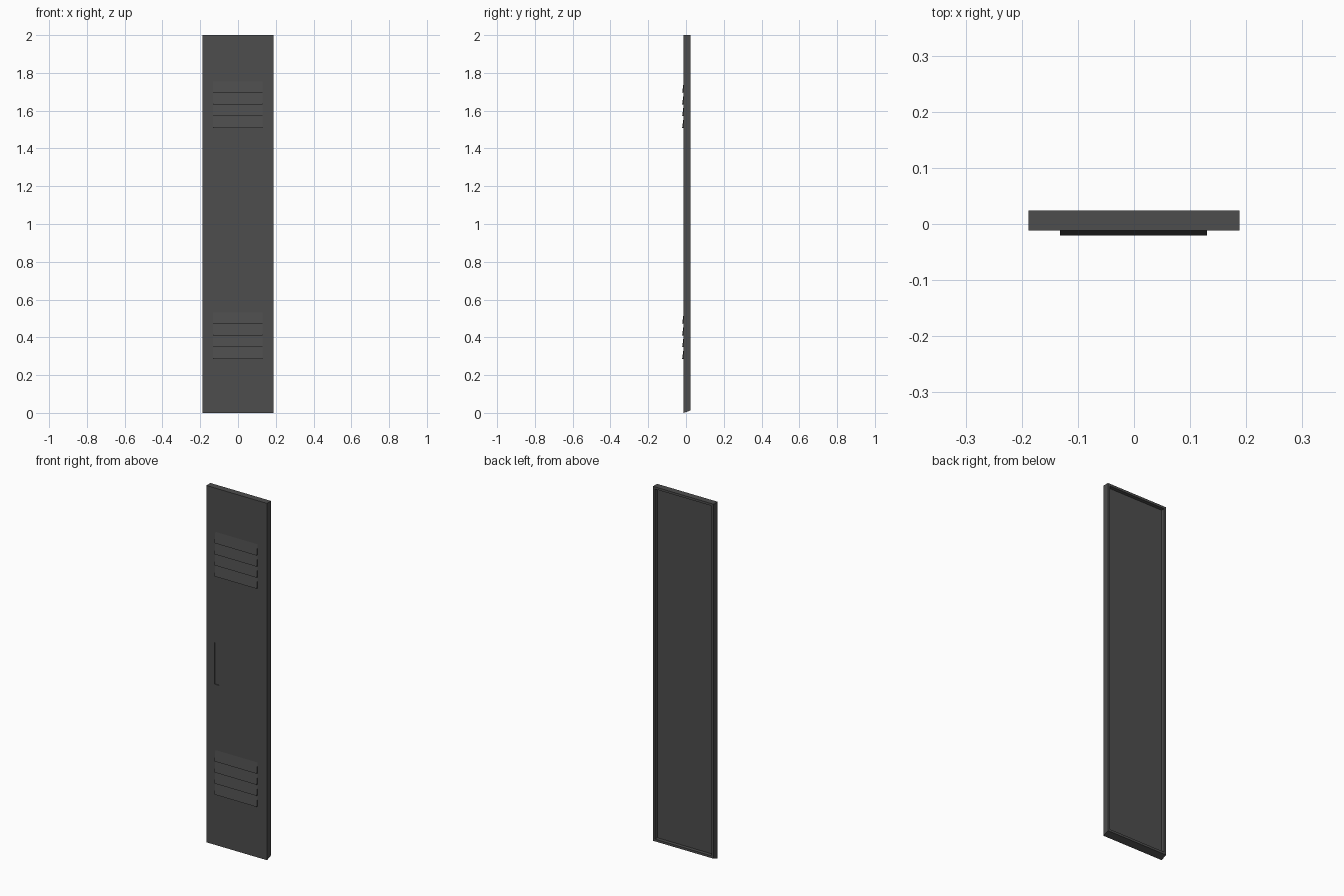
import bpy, bmesh
from mathutils import Vector

if "Cube" in bpy.data.objects:
    bpy.data.objects.remove(bpy.data.objects["Cube"])

FRONT, BACK, HALF = -0.012, 0.024, 0.188

paint = bpy.data.materials.new("dark_grey_paint")
paint.diffuse_color = (0.075, 0.075, 0.075, 1)
paint.use_nodes = True
paint.node_tree.nodes["Principled BSDF"].inputs["Base Color"].default_value = paint.diffuse_color


def profile_prism(name, profile, x0, x1):
    """Extrude a closed (y, z) profile along x."""
    bm = bmesh.new()
    face = bm.faces.new([bm.verts.new((x0, y, z)) for y, z in profile])
    ext = bmesh.ops.extrude_face_region(bm, geom=[face])
    verts = [g for g in ext["geom"] if isinstance(g, bmesh.types.BMVert)]
    bmesh.ops.translate(bm, verts=verts, vec=(x1 - x0, 0, 0))
    bmesh.ops.recalc_face_normals(bm, faces=bm.faces)
    mesh = bpy.data.meshes.new(name)
    bm.to_mesh(mesh)
    bm.free()
    mesh.materials.append(paint)
    obj = bpy.data.objects.new(name, mesh)
    bpy.context.collection.objects.link(obj)
    return obj


# Door panel: folded pan with a sloping bottom edge and a recessed back
door = profile_prism("door_panel",
                     [(FRONT, 0), (BACK, 0.013), (BACK, 2), (FRONT, 2)], -HALF, HALF)
bm = bmesh.new()
bm.from_mesh(door.data)
bm.faces.ensure_lookup_table()
back = max(bm.faces, key=lambda f: f.normal.y)
bmesh.ops.inset_region(bm, faces=[back], thickness=0.018)
inner = bmesh.ops.extrude_face_region(bm, geom=[back])
bmesh.ops.translate(bm, vec=Vector((0, -0.02, 0)),
                    verts=[g for g in inner["geom"] if isinstance(g, bmesh.types.BMVert)])
if back.is_valid:
    bmesh.ops.delete(bm, geom=[back], context='FACES_ONLY')
bmesh.ops.recalc_face_normals(bm, faces=bm.faces)
bm.to_mesh(door.data)
bm.free()

# Finger-pull slot, cut shallow into the front
cutter = profile_prism("handle_slot_cutter",
                       [(FRONT - 0.02, 0.9), (FRONT + 0.005, 0.9),
                        (FRONT + 0.005, 1.135), (FRONT - 0.02, 1.135)], -0.137, -0.11)
cutter.hide_render = True
cutter.hide_viewport = True
cut = door.modifiers.new("handle_slot", 'BOOLEAN')
cut.object = cutter
cut.operation = 'DIFFERENCE'
cut.solver = 'EXACT'

# Ventilation louvres: two groups of four wedges
for group, base in (("lower", 0.286), ("upper", 1.509)):
    for i in range(4):
        z = base + i * 0.062
        profile_prism(f"{group}_louvre_{i + 1}",
                      [(FRONT + 0.001, z), (-0.0205, z),
                       (FRONT, z + 0.06), (FRONT + 0.001, z + 0.06)], -0.132, 0.13)
